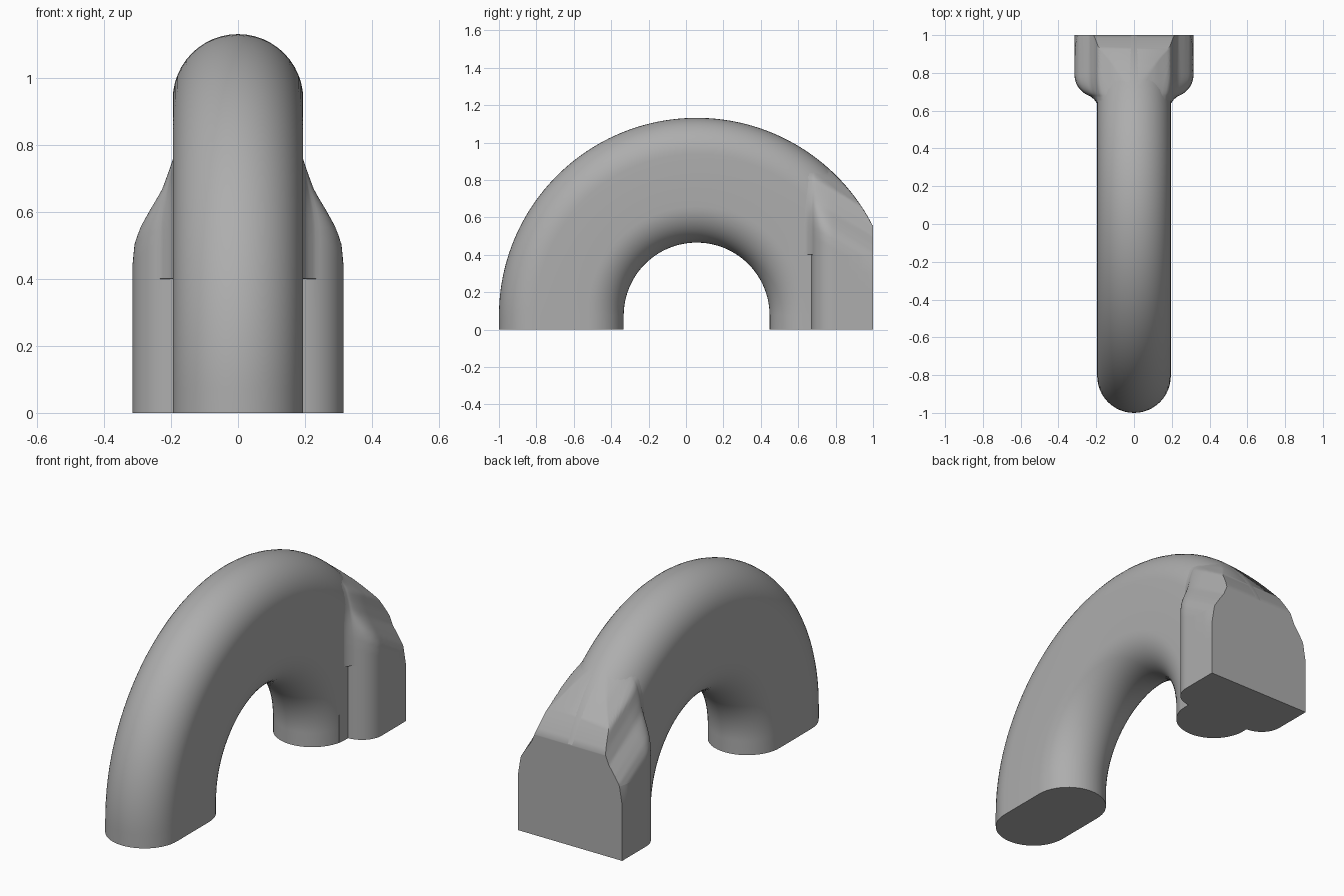
import bpy, bmesh, math

cube = bpy.data.objects.get("Cube")
if cube:
    bpy.data.objects.remove(cube, do_unlink=True)

CY, CZ = 0.057, 0.075           # arch centre
R_IN, R_OUT, HALF = 0.39, 1.057, 0.195
BACK = 1.0

grey = bpy.data.materials.new("plain_grey")
grey.use_nodes = True
colour = (0.42, 0.42, 0.42, 1)
grey.diffuse_color = colour
grey.node_tree.nodes["Principled BSDF"].inputs["Base Color"].default_value = colour


def finish(bm, name, angle):
    bmesh.ops.remove_doubles(bm, verts=bm.verts, dist=1e-5)
    bmesh.ops.recalc_face_normals(bm, faces=bm.faces)
    mesh = bpy.data.meshes.new(name)
    bm.to_mesh(mesh)
    bm.free()
    obj = bpy.data.objects.new(name, mesh)
    bpy.context.collection.objects.link(obj)
    mesh.materials.append(grey)
    bpy.ops.object.select_all(action='DESELECT')
    obj.select_set(True)
    bpy.context.view_layer.objects.active = obj
    bpy.ops.object.shade_smooth_by_angle(angle=math.radians(angle))
    return obj


def loft(bm, rings):
    rows = [[bm.verts.new(p) for p in ring] for ring in rings]
    n = len(rows[0])
    for a, b in zip(rows, rows[1:]):
        for i in range(n):
            j = (i + 1) % n
            bm.faces.new((a[i], a[j], b[j], b[i]))
    bm.faces.new(rows[0])
    bm.faces.new(rows[-1])


# Arch: stadium section swept over a half circle with short straight feet
section = []
for k in range(25):
    a = math.pi * k / 24
    section.append((HALF * math.cos(a), R_OUT - HALF + HALF * math.sin(a)))
for k in range(25):
    a = math.pi * (1 + k / 24)
    section.append((HALF * math.cos(a), R_IN + HALF + HALF * math.sin(a)))

rings = [[(x, CY - r, 0) for x, r in section]]
for k in range(97):
    a = math.pi * k / 96
    rings.append([(x, CY - r * math.cos(a), CZ + r * math.sin(a)) for x, r in section])
rings.append([(x, CY + r, 0) for x, r in section])
bm = bmesh.new()
loft(bm, rings)
bmesh.ops.bisect_plane(bm, geom=bm.verts[:] + bm.edges[:] + bm.faces[:],
                       plane_co=(0, BACK, 0), plane_no=(0, 1, 0), clear_outer=True)
finish(bm, "arch", 40)


# Back block: widened foot that blends up into the arch
def arch_half(y, z):
    r = math.hypot(y - CY, max(z - CZ, 0))
    d = min(max(r - (R_OUT - HALF), 0), HALF)
    return math.sqrt(HALF ** 2 - d ** 2)


SHOULDER = [(0.44, 0.315), (0.49, 0.31), (0.53, 0.295), (0.57, 0.27), (0.62, 0.235),
            (0.68, 0.21), (0.74, 0.19), (0.80, 0.11), (0.86, 0.0)]


def shoulder(z):
    if z <= SHOULDER[0][0]:
        return SHOULDER[0][1]
    for (z0, w0), (z1, w1) in zip(SHOULDER, SHOULDER[1:]):
        if z <= z1:
            return w0 + (w1 - w0) * (z - z0) / (z1 - z0)
    return 0


def front_round(y, blended):
    d = min(max((0.79 - y) / 0.12, 0), 1)
    h = math.sqrt(1 - d * d)
    if blended and 0.62 < y < 0.69:
        h = max(h, 0.5 * ((y - 0.62) / 0.07) ** 2)
    return h


def half_width(y, z, blended):
    s = arch_half(y, z) - 0.003
    wide = max(shoulder(z + 0.6 * (y - 0.8)), s)
    return s + (wide - s) * front_round(y, blended)


def block_ring(y):
    top = CZ + math.sqrt(R_OUT ** 2 - (y - CY) ** 2) - 0.002
    rows = [(0.1 * k, False) for k in range(5)]
    rows += [(0.401 + (top - 0.401) * k / 30, True) for k in range(31)]
    side = [(half_width(y, z, b), y, z) for z, b in rows]
    return side + [(-x, py, z) for x, py, z in reversed(side)]


ys = [0.60 + 0.01 * k for k in range(7)]
ys += [0.79 - 0.12 * math.cos(math.pi / 2 * k / 14) for k in range(15)]
ys += [0.79 + 0.21 * k / 14 for k in range(1, 15)]
bm = bmesh.new()
loft(bm, [block_ring(y) for y in ys])
finish(bm, "back_block", 40)
